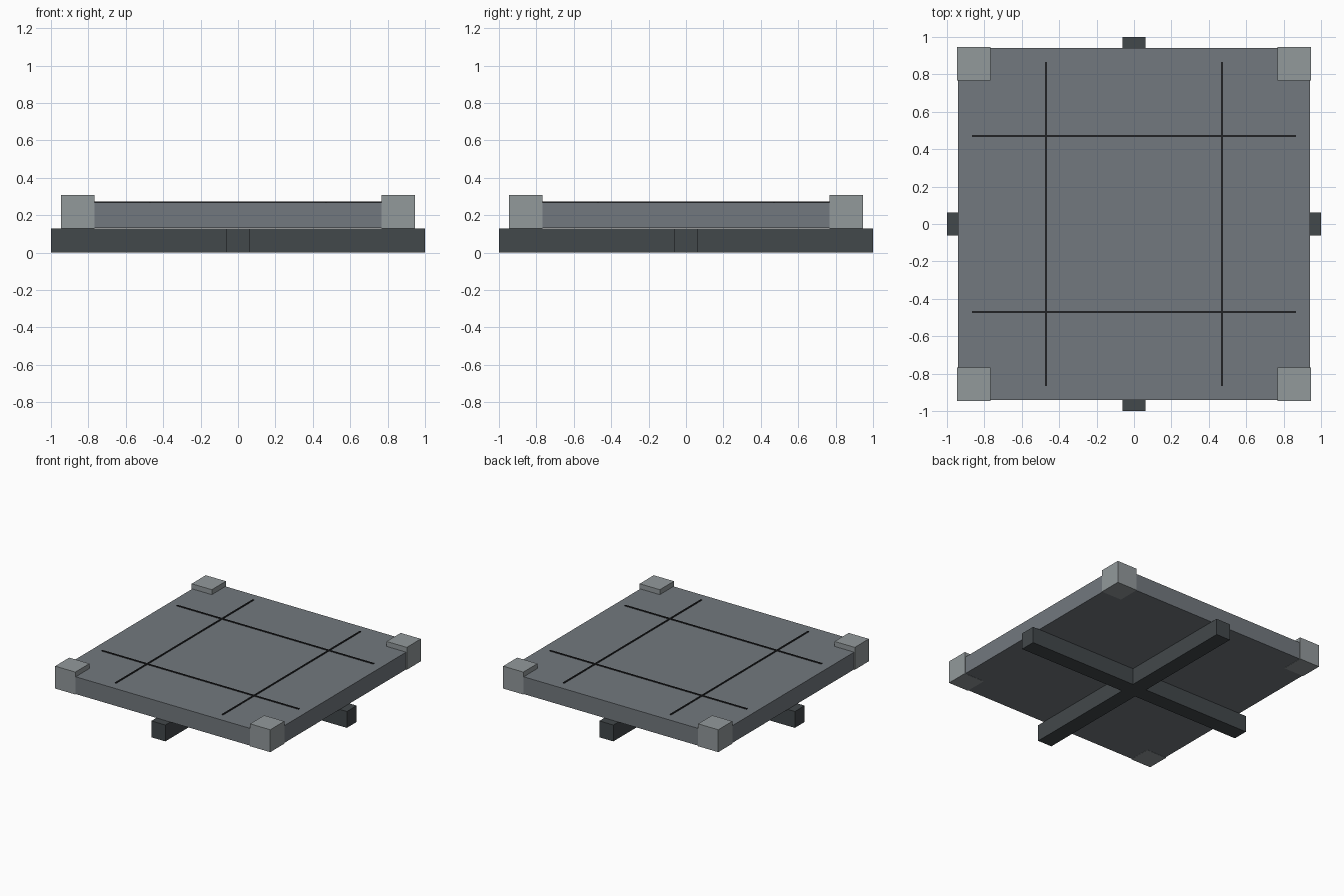
import bpy

if "Cube" in bpy.data.objects:
    bpy.data.objects.remove(bpy.data.objects["Cube"])


def material(name, rgb):
    m = bpy.data.materials.new(name)
    m.diffuse_color = (*rgb, 1.0)
    m.use_nodes = True
    m.node_tree.nodes["Principled BSDF"].inputs["Base Color"].default_value = m.diffuse_color
    return m


def box(name, center, size, mat):
    bpy.ops.mesh.primitive_cube_add(size=1, location=center)
    ob = bpy.context.object
    ob.name = name
    ob.scale = size
    bpy.ops.object.transform_apply(location=False, rotation=False, scale=True)
    ob.data.materials.append(mat)
    return ob


plate = material("plate_grey", (0.17, 0.19, 0.21))
light = material("light_grey", (0.29, 0.32, 0.33))
dark = material("dark_grey", (0.055, 0.065, 0.07))
black = material("seam_black", (0.015, 0.016, 0.018))

# Crossed support beams on the ground
box("support_beam_x", (0, 0, 0.065), (2.0, 0.123, 0.13), dark)
box("support_beam_y", (0, 0, 0.065), (0.123, 2.0, 0.13), dark)

# Square deck slab
box("deck_slab", (0, 0, 0.2), (1.88, 1.88, 0.137), plate)

# Corner blocks, slightly proud of the slab
for sx, nx in ((-1, "left"), (1, "right")):
    for sy, ny in ((-1, "front"), (1, "back")):
        box(f"corner_block_{ny}_{nx}", (sx * 0.857, sy * 0.857, 0.219),
            (0.177, 0.177, 0.178), light)

# Thin dark seam strips on top
for s, side in ((-1, "a"), (1, "b")):
    box(f"seam_along_x_{side}", (0, s * 0.47, 0.269), (1.73, 0.011, 0.011), black)
    box(f"seam_along_y_{side}", (s * 0.47, 0, 0.269), (0.011, 1.73, 0.011), black)
